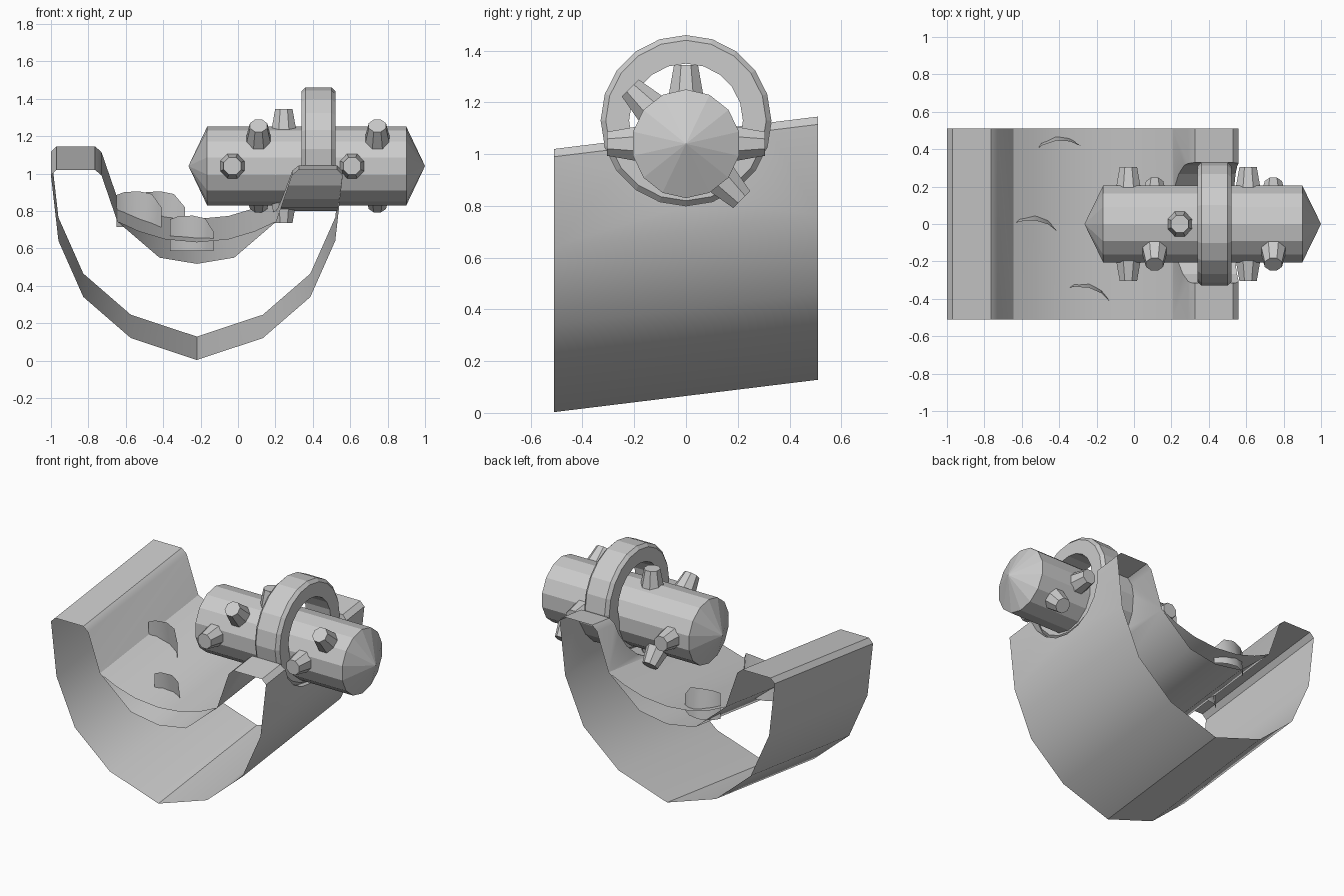
import bpy, bmesh, math
from mathutils import Matrix, Vector

if "Cube" in bpy.data.objects:
    bpy.data.objects.remove(bpy.data.objects["Cube"])

HALF = 0.51                      # half length of the trough in y
MID = -0.22                      # symmetry line of the trough in x


def lift(y):                     # the trough rises toward the back
    return (y + HALF) * 0.125 / (2 * HALF)


def finish(name, bm, angle=None):
    bmesh.ops.remove_doubles(bm, verts=bm.verts, dist=1e-5)
    bmesh.ops.recalc_face_normals(bm, faces=bm.faces)
    me = bpy.data.meshes.new(name)
    bm.to_mesh(me)
    bm.free()
    ob = bpy.data.objects.new(name, me)
    bpy.context.collection.objects.link(ob)
    bpy.ops.object.select_all(action='DESELECT')
    ob.select_set(True)
    bpy.context.view_layer.objects.active = ob
    if angle:
        bpy.ops.object.shade_smooth_by_angle(angle=math.radians(angle))
    return ob


def mirrored(half):              # half profile (offset from MID, z), ends on the axis
    return [(MID - d, z) for d, z in half] + [(MID + d, z) for d, z in half[::-1] if d]


def sweep(profile, closed):      # run an xz profile along the sloping trough
    bm = bmesh.new()
    rows = [[bm.verts.new((x, y, z + lift(y))) for x, z in profile] for y in (-HALF, HALF)]
    n = len(profile)
    for i in range(n if closed else n - 1):
        j = (i + 1) % n
        bm.faces.new((rows[0][i], rows[0][j], rows[1][j], rows[1][i]))
    if closed:
        for r in rows:
            bm.faces.new(r)
    return bm


def revolve(profile, sides, zc, closed):   # turn an (x, r) profile around the x axis
    bm = bmesh.new()
    rings = []
    for k in range(sides):
        a = 2 * math.pi * k / sides
        rings.append([bm.verts.new((x, r * math.sin(a), zc + r * math.cos(a))) for x, r in profile])
    n = len(profile)
    for k in range(sides):
        p, q = rings[k], rings[(k + 1) % sides]
        for i in range(n if closed else n - 1):
            j = (i + 1) % n
            bm.faces.new((p[i], p[j], q[j], q[i]))
    bmesh.ops.remove_doubles(bm, verts=bm.verts, dist=1e-5)
    return bm


# trough: outer shell, chamfered rims and inner bowl
outer = mirrored([(0.78, 0.99), (0.74, 0.64), (0.607, 0.34), (0.353, 0.12), (0, 0.003)])
inner = mirrored([(0.75, 1.02), (0.545, 1.02), (0.51, 0.99), (0.425, 0.743), (0.20, 0.55), (0, 0.517)])
trough = finish("trough", sweep(outer + inner[::-1], True), 35)

# round saddle cut into the right rim
saddle = finish("saddle_cutter", revolve([(0.05, 0), (0.05, 0.33), (0.8, 0.33), (0.8, 0)], 20, 1.13, False))
saddle.hide_render = True
mod = trough.modifiers.new("saddle", 'BOOLEAN')
mod.operation, mod.solver, mod.object = 'DIFFERENCE', 'EXACT', saddle
bpy.context.view_layer.objects.active = trough
bpy.ops.object.modifier_apply(modifier=mod.name)
bpy.data.objects.remove(saddle)

# the trough ends are open
bm = bmesh.new()
bm.from_mesh(trough.data)
ends = [f for f in bm.faces if all(abs(abs(v.co.y) - HALF) < 1e-3 for v in f.verts)
        and len({v.co.y > 0 for v in f.verts}) == 1]
bmesh.ops.delete(bm, geom=ends, context='FACES')
bm.to_mesh(trough.data)
bm.free()

# shallow liquid surface in the bowl
finish("liquid_surface", sweep(mirrored([(0.425, 0.743), (0.31, 0.69), (0.17, 0.648), (0, 0.632)]), False), 35)

# three curved ripples standing out of the liquid
ARC = [(-0.12, -0.04), (-0.08, -0.005), (0, 0.01), (0.07, -0.02), (0.12, -0.08)]
TOP = [-0.02, -0.005, 0.0, -0.015, -0.085]
for n, (cx, cy, top, turn) in enumerate([(-0.53, 0.04, 0.905, 0), (-0.42, 0.465, 0.905, 14),
                                         (-0.24, -0.32, 0.775, -7)]):
    bm = bmesh.new()
    rot = Matrix.Rotation(math.radians(turn), 3, 'Z')
    low, high = [], []
    for i, ((x, y), dz) in enumerate(zip(ARC, TOP)):
        lean = 0.03 * math.sin(math.pi * i / 4)
        a, b = rot @ Vector((x, y, 0)), rot @ Vector((x, y - lean, 0))
        low.append(bm.verts.new((cx + a.x, cy + a.y, top - 0.19)))
        high.append(bm.verts.new((cx + b.x, cy + b.y, top + dz)))
    for i in range(4):
        bm.faces.new((low[i], low[i + 1], high[i + 1], high[i]))
    finish(f"ripple_{n}", bm, 40)

# roller with pointed ends
ZC = 1.04
finish("roller", revolve([(-0.265, 0), (-0.165, 0.21), (0.9, 0.21), (1.0, 0)], 14, ZC, False))

# ring around the roller
B = 0.02
finish("ring", revolve([(0.34, 0.22), (0.34, 0.33 - B), (0.34 + B, 0.33), (0.52 - B, 0.33),
                        (0.52, 0.33 - B), (0.52, 0.22)], 20, 1.13, True))

# tapered pegs in opposite pairs: x position and angle from straight up toward the front
bm = bmesh.new()
for x, ang in [(-0.03, 90), (0.61, 90), (0.11, 45), (0.745, 45), (0.245, 0)]:
    for flip in (0, 180):
        mat = (Matrix.Translation((x, 0, ZC)) @ Matrix.Rotation(math.radians(ang + flip), 4, 'X')
               @ Matrix.Translation((0, 0, 0.245)) @ Matrix.Rotation(math.pi / 8, 4, 'Z'))
        bmesh.ops.create_cone(bm, cap_ends=True, segments=8, radius1=0.073, radius2=0.05,
                              depth=0.12, matrix=mat)
finish("pegs", bm)
